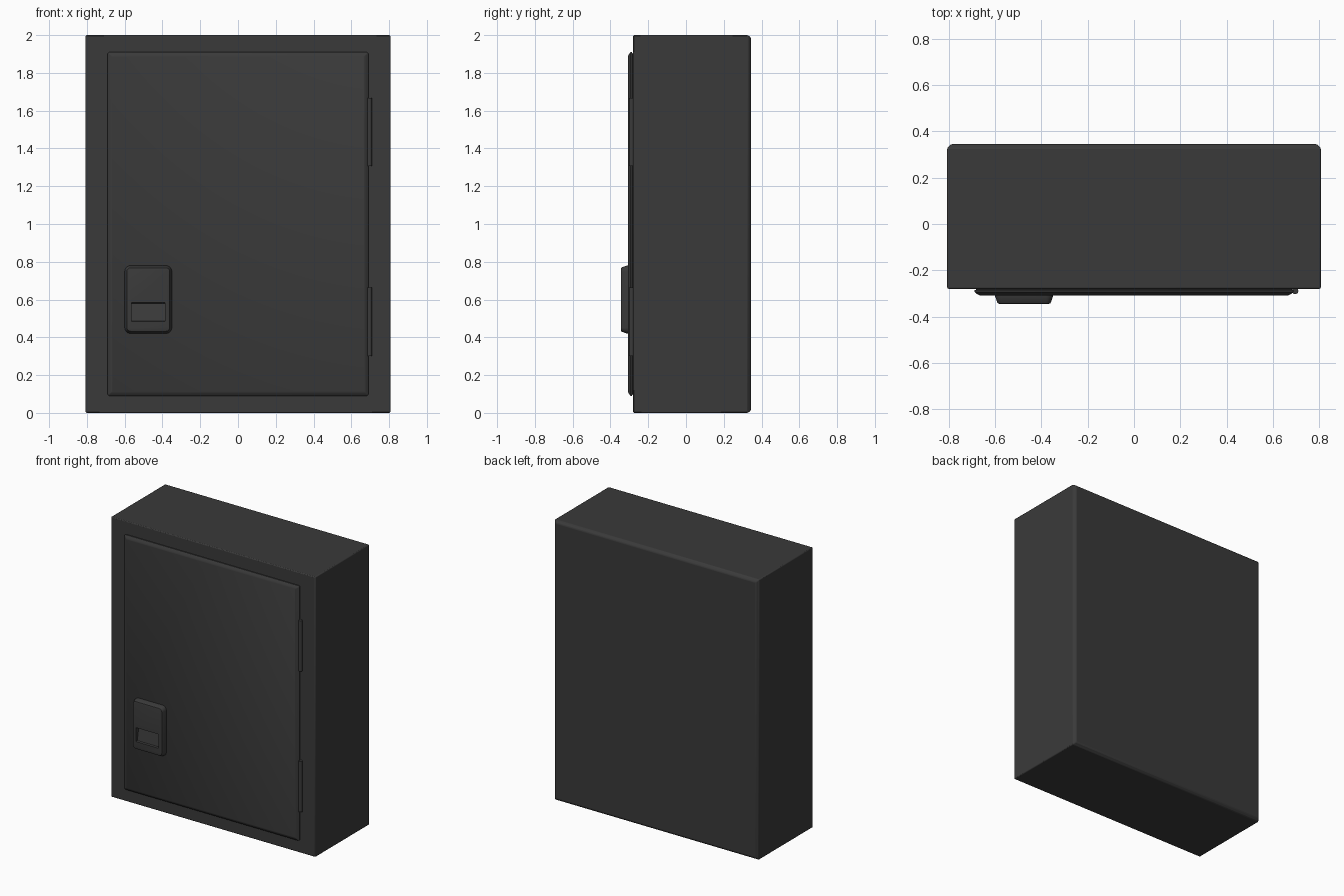
import bpy, bmesh, math

if "Cube" in bpy.data.objects:
    bpy.data.objects.remove(bpy.data.objects["Cube"])

mat = bpy.data.materials.new("dark_metal")
mat.diffuse_color = (0.042, 0.042, 0.042, 1)
mat.use_nodes = True
mat.node_tree.nodes["Principled BSDF"].inputs["Base Color"].default_value = mat.diffuse_color


def make_object(name, bm):
    bmesh.ops.recalc_face_normals(bm, faces=bm.faces[:])
    me = bpy.data.meshes.new(name)
    bm.to_mesh(me)
    bm.free()
    ob = bpy.data.objects.new(name, me)
    bpy.context.collection.objects.link(ob)
    me.materials.append(mat)
    return ob


def smooth(ob):
    bpy.ops.object.select_all(action='DESELECT')
    ob.select_set(True)
    bpy.context.view_layer.objects.active = ob
    bpy.ops.object.shade_smooth_by_angle(angle=math.radians(30))


def rounded_plate(name, x0, x1, z0, z1, radius, levels, seg=6):
    """Stack of rounded rectangles; levels are (y, inset) pairs."""
    bm = bmesh.new()
    rings = []
    for y, inset in levels:
        r = max(radius - inset, 0.004)
        a, b, c, d = x0 + inset + r, x1 - inset - r, z0 + inset + r, z1 - inset - r
        ring = []
        for k, (cx, cz) in enumerate([(b, d), (a, d), (a, c), (b, c)]):
            for i in range(seg + 1):
                t = math.pi / 2 * (k + i / seg)
                ring.append(bm.verts.new((cx + r * math.cos(t), y, cz + r * math.sin(t))))
        rings.append(ring)
    n = len(rings[0])
    for p, q in zip(rings, rings[1:]):
        for i in range(n):
            bm.faces.new((p[i], p[(i + 1) % n], q[(i + 1) % n], q[i]))
    bm.faces.new(rings[0])
    bm.faces.new(rings[-1])
    return make_object(name, bm)


# Cabinet body with a wider chamfer round the back
bm = bmesh.new()
bmesh.ops.create_cube(bm, size=1)
for v in bm.verts:
    v.co = (v.co.x * 1.614, 0.345 if v.co.y > 0 else -0.28, v.co.z * 2 + 1)
back = [e for e in bm.edges if all(v.co.y > 0.3 for v in e.verts)]
bmesh.ops.bevel(bm, geom=back, offset=0.016, segments=1, affect='EDGES', profile=0.5)
body = make_object("cabinet_body", bm)
bev = body.modifiers.new("edge_round", 'BEVEL')
bev.width = 0.006
bev.segments = 2
bev.limit_method = 'ANGLE'
smooth(body)

# Door panel with sloped rim
door = rounded_plate("door", -0.69, 0.69, 0.09, 1.91, 0.008,
                     [(-0.27, 0.008), (-0.284, 0.008), (-0.286, 0.0), (-0.293, 0.0),
                      (-0.303, 0.012), (-0.308, 0.022)], seg=3)
smooth(door)

# Latch housing
latch = rounded_plate("latch", -0.60, -0.35, 0.42, 0.78, 0.032,
                      [(-0.30, 0.0), (-0.313, 0.0), (-0.338, 0.009),
                       (-0.343, 0.012), (-0.345, 0.018)])

# Finger recess: wedge, deepest at the top
bm = bmesh.new()
wedge = [(-0.36, 0.585), (-0.314, 0.58), (-0.332, 0.487), (-0.36, 0.480)]
left, right = [[bm.verts.new((x, y, z)) for y, z in wedge] for x in (-0.563, -0.387)]
bm.faces.new(left)
bm.faces.new(right)
for i in range(4):
    j = (i + 1) % 4
    bm.faces.new((left[i], left[j], right[j], right[i]))
cutter = make_object("recess_cutter", bm)
cutter.hide_render = True
cutter.hide_set(True)
cut = latch.modifiers.new("finger_recess", 'BOOLEAN')
cut.object = cutter
cut.solver = 'EXACT'
smooth(latch)

# Hinge barrels
for name, z in (("lower_hinge", 0.483), ("upper_hinge", 1.487)):
    bpy.ops.mesh.primitive_cylinder_add(vertices=20, radius=0.014, depth=0.362,
                                        location=(0.696, -0.289, z))
    hinge = bpy.context.object
    hinge.name = name
    hinge.data.materials.append(mat)
    smooth(hinge)
